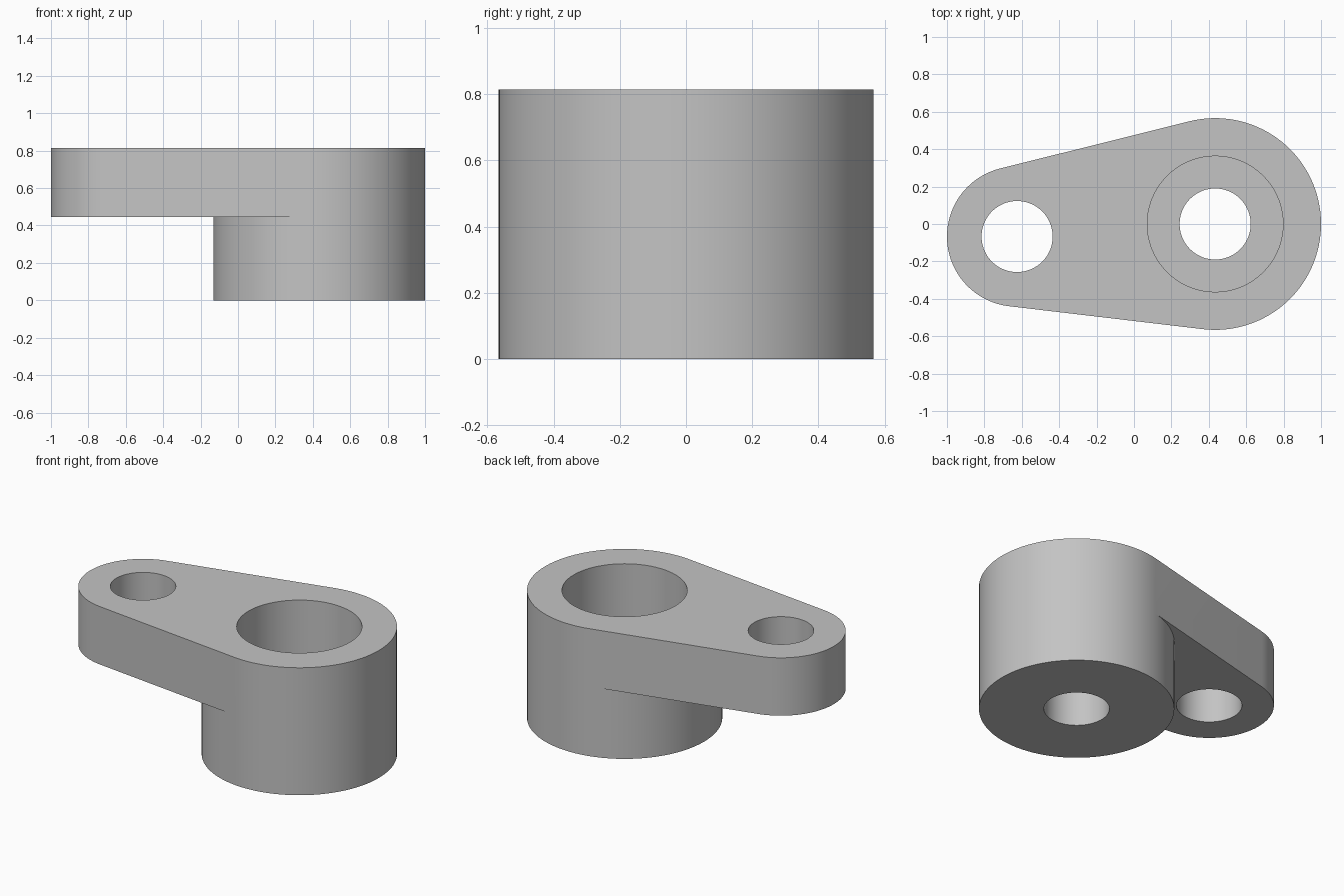
import bpy, bmesh
from math import pi, sin, cos, asin, atan2, hypot

cube = bpy.data.objects.get("Cube")
if cube:
    bpy.data.objects.remove(cube, do_unlink=True)

# Main dimensions
BOSS, BOSS_R = (0.434, 0.0), 0.566
EYE, EYE_R = (-0.625, -0.067), 0.375
PIN_R, BORE_R = 0.19, 0.363
TOP, MID = 0.815, 0.445

bm = bmesh.new()


def arc(centre, r, a0, a1, n):
    """Points along an arc, both ends included."""
    return [(centre[0] + r * cos(a0 + (a1 - a0) * i / n),
             centre[1] + r * sin(a0 + (a1 - a0) * i / n)) for i in range(n + 1)]


def circle(centre, r, n=72):
    return arc(centre, r, 0, 2 * pi, n)[:-1]


def ring(points, z):
    return [bm.verts.new((x, y, z)) for x, y in points]


def wall(low, high, closed=False):
    """Quads between two matching rows of vertices."""
    count = len(low)
    for i in range(count if closed else count - 1):
        j = (i + 1) % count
        bm.faces.new((low[i], low[j], high[j], high[i]))


def cap(*loops):
    """Flat face bounded by an outer loop and hole loops."""
    edges = []
    for loop in loops:
        for a, b in zip(loop, loop[1:] + loop[:1]):
            edges.append(bm.edges.get((a, b)) or bm.edges.new((a, b)))
    bmesh.ops.triangle_fill(bm, edges=edges, use_beauty=True)


# Tangent directions shared by the boss and the small eye
dx, dy = EYE[0] - BOSS[0], EYE[1] - BOSS[1]
axis = atan2(dy, dx) % (2 * pi)
spread = pi / 2 - asin((BOSS_R - EYE_R) / hypot(dx, dy))
upper, lower = axis - spread, axis + spread

outer_arc = arc(BOSS, BOSS_R, lower - 2 * pi, upper, 64)
inner_arc = arc(BOSS, BOSS_R, upper, lower, 52)
eye_arc = arc(EYE, EYE_R, upper, lower, 52)

# Rows of vertices: base, arm underside and top
base_outer, base_inner = ring(outer_arc, 0), ring(inner_arc[1:-1], 0)
mid_inner = ring(inner_arc, MID)
eye_mid, eye_top = ring(eye_arc, MID), ring(eye_arc, TOP)
top_outer = ring(outer_arc, TOP)

# Outside of the boss; its end faces also meet the arm underside
wall(base_outer[1:-1], top_outer[1:-1])
bm.faces.new((base_outer[0], base_outer[1], top_outer[1], top_outer[0], mid_inner[-1]))
bm.faces.new((base_outer[-2], base_outer[-1], mid_inner[0], top_outer[-1], top_outer[-2]))
wall([base_outer[-1]] + base_inner + [base_outer[0]], mid_inner)

# Outside of the arm: two tangent sides and the rounded eye
wall([mid_inner[0]] + eye_mid + [mid_inner[-1]],
     [top_outer[-1]] + eye_top + [top_outer[0]])

# Eye hole, boss pin hole and wide bore with its floor
eye_low, eye_high = (ring(circle(EYE, PIN_R), z) for z in (MID, TOP))
pin_low, pin_high = (ring(circle(BOSS, PIN_R), z) for z in (0, MID))
bore_low, bore_high = (ring(circle(BOSS, BORE_R), z) for z in (MID, TOP))
for low, high in ((eye_low, eye_high), (pin_low, pin_high),
                  (pin_high, bore_low), (bore_low, bore_high)):
    wall(low, high, True)

# Flat caps
cap(top_outer + eye_top, eye_high, bore_high)
cap(mid_inner + eye_mid[::-1], eye_low)
cap(base_outer + base_inner, pin_low)
bmesh.ops.recalc_face_normals(bm, faces=bm.faces)

mesh = bpy.data.meshes.new("crank_arm")
bm.to_mesh(mesh)
bm.free()
crank = bpy.data.objects.new("crank_arm", mesh)
bpy.context.collection.objects.link(crank)

# Plain grey material
grey = bpy.data.materials.new("plain_grey")
grey.use_nodes = True
colour = (0.55, 0.55, 0.55, 1)
grey.diffuse_color = colour
grey.node_tree.nodes["Principled BSDF"].inputs["Base Color"].default_value = colour
mesh.materials.append(grey)

# Smooth curves with crisp rims
bpy.ops.object.select_all(action='DESELECT')
crank.select_set(True)
bpy.context.view_layer.objects.active = crank
bpy.ops.object.shade_smooth_by_angle(angle=pi / 6)
